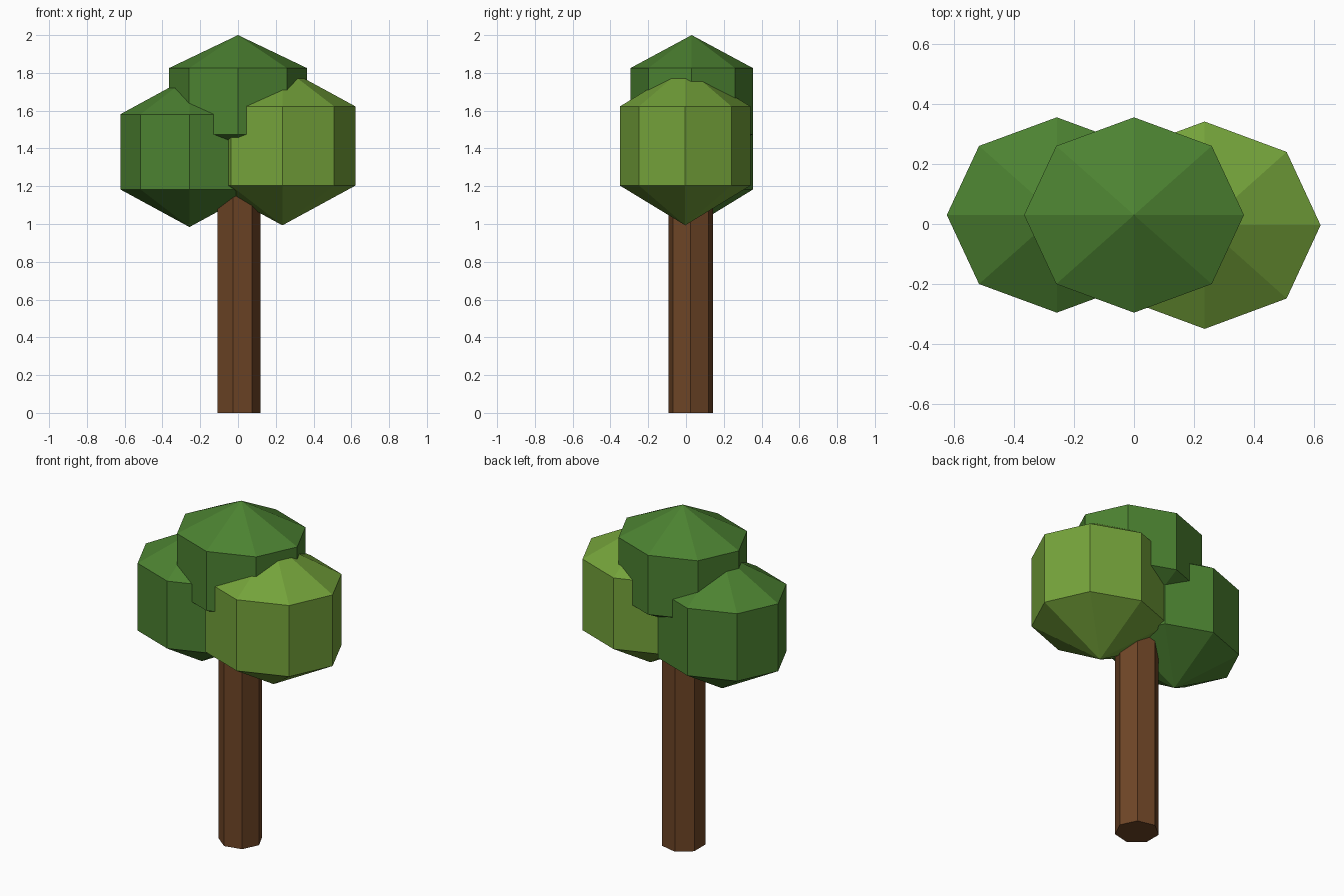
import bpy

if "Cube" in bpy.data.objects:
    bpy.data.objects.remove(bpy.data.objects["Cube"])


def material(name, srgb):
    m = bpy.data.materials.new(name)
    lin = [((c / 255 + 0.055) / 1.055) ** 2.4 for c in srgb]
    m.diffuse_color = (*lin, 1.0)
    m.use_nodes = True
    m.node_tree.nodes["Principled BSDF"].inputs["Base Color"].default_value = m.diffuse_color
    return m


bark = material("bark brown", (110, 69, 38))
dark_leaf = material("dark leaf green", (76, 130, 49))
light_leaf = material("light leaf green", (116, 162, 58))


def finish(name, mat):
    ob = bpy.context.object
    ob.name = name
    ob.data.materials.append(mat)
    bpy.ops.object.transform_apply(location=True, rotation=True, scale=True)
    return ob


def foliage(name, centre, apothem_xyz, mat):
    # Eight-sided, three-ring sphere; rings sit at half height, radius sin(60)
    rx, ry, rz = apothem_xyz
    k = 0.75 ** 0.5
    bpy.ops.mesh.primitive_uv_sphere_add(segments=8, ring_count=3, radius=1, location=centre)
    bpy.context.object.scale = (rx / k, ry / k, rz)
    finish(name, mat)


# Trunk: seven-sided prism with one corner towards +x
TRUNK_TOP = 1.38
bpy.ops.mesh.primitive_cylinder_add(vertices=7, radius=0.12, depth=TRUNK_TOP,
                                    location=(0, 0.025, TRUNK_TOP / 2),
                                    rotation=(0, 0, -1.5707963))
finish("trunk", bark)

# Three overlapping leaf clumps
foliage("foliage_top", (0, 0.03, 1.65), (0.366, 0.325, 0.35), dark_leaf)
foliage("foliage_left", (-0.257, 0.03, 1.382), (0.366, 0.325, 0.398), dark_leaf)
foliage("foliage_right", (0.235, -0.004, 1.413), (0.386, 0.345, 0.42), light_leaf)
